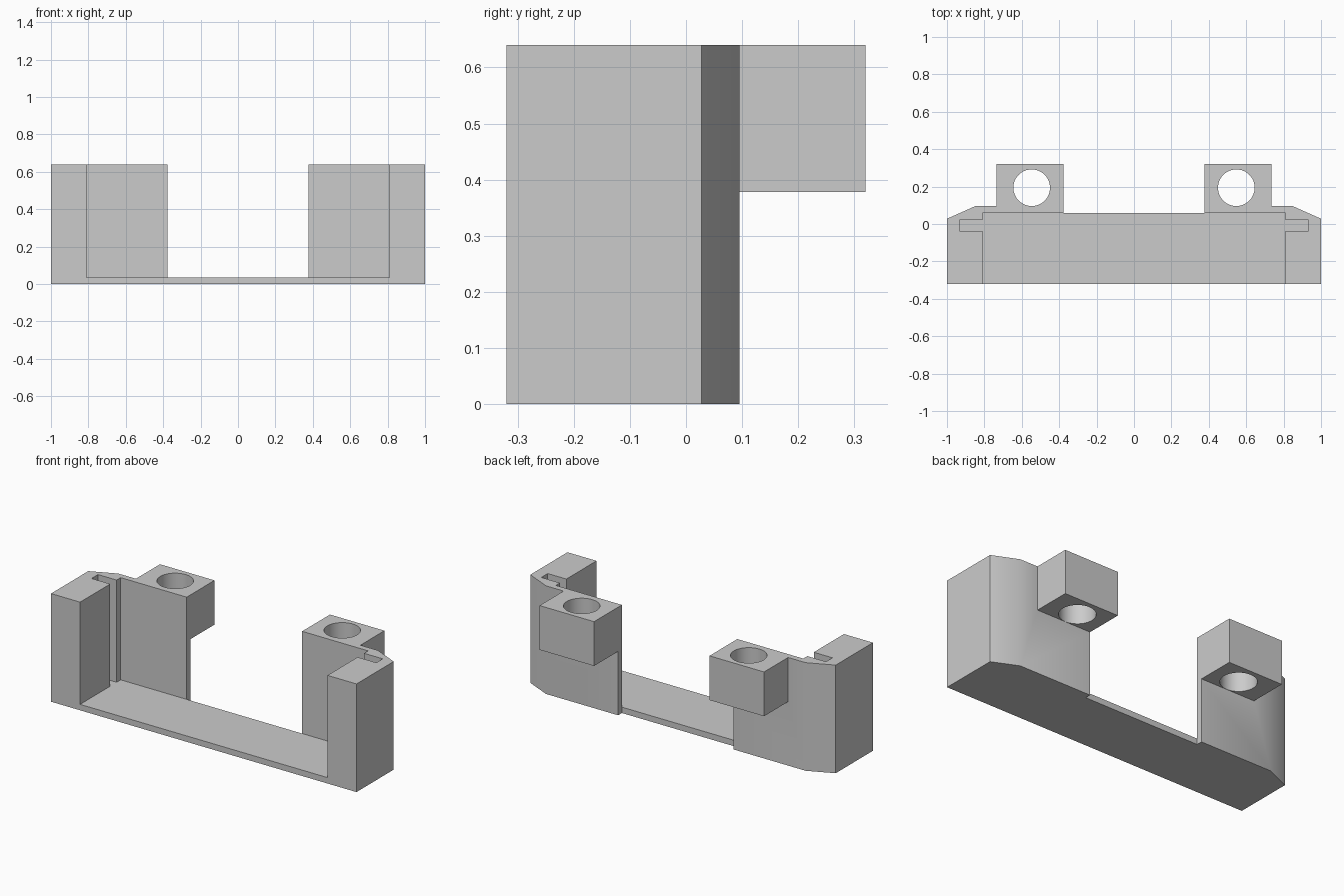
import bpy
import bmesh
import math

TOP, FLOOR = 0.64, 0.035

if "Cube" in bpy.data.objects:
    bpy.data.objects.remove(bpy.data.objects["Cube"], do_unlink=True)

grey = bpy.data.materials.new("plain grey")
grey.use_nodes = True
colour = (0.6, 0.6, 0.6, 1)
grey.diffuse_color = colour
grey.node_tree.nodes["Principled BSDF"].inputs["Base Color"].default_value = colour


def prism(name, outline, z0, z1):
    """Extrude a plan outline between two heights."""
    bm = bmesh.new()
    face = bm.faces.new([bm.verts.new((x, y, z0)) for x, y in outline])
    ext = bmesh.ops.extrude_face_region(bm, geom=[face])
    for v in ext["geom"]:
        if isinstance(v, bmesh.types.BMVert):
            v.co.z = z1
    bmesh.ops.recalc_face_normals(bm, faces=bm.faces)
    mesh = bpy.data.meshes.new(name)
    bm.to_mesh(mesh)
    bm.free()
    mesh.materials.append(grey)
    obj = bpy.data.objects.new(name, mesh)
    bpy.context.collection.objects.link(obj)
    return obj


def mirrored(half):
    """Complete an outline from its +x half."""
    return half + [(-x, y) for x, y in reversed(half)]


def combine(target, tool, operation):
    mod = target.modifiers.new(operation, "BOOLEAN")
    mod.operation, mod.solver, mod.object = operation, "EXACT", tool
    bpy.context.view_layer.objects.active = target
    bpy.ops.object.modifier_apply(modifier=mod.name)
    bpy.data.objects.remove(tool, do_unlink=True)


# Solid block with chamfered rear corners and a recessed rear middle
bracket = prism("bracket", mirrored([
    (1, -0.32), (1, 0.028), (0.85, 0.095), (0.378, 0.095), (0.378, 0.06)]), 0, TOP)

# Rear lugs
for side in (-1, 1):
    xs = (0.378 * side, 0.735 * side)
    lug = prism("lug", [(xs[0], 0.08), (xs[1], 0.08), (xs[1], 0.32), (xs[0], 0.32)],
                0.378, TOP)
    combine(bracket, lug, "UNION")

# Open front pocket with side slots and an open rear middle
pocket = prism("pocket_cutter", mirrored([
    (0.81, -0.5), (0.81, -0.038), (0.932, -0.038), (0.932, 0.022),
    (0.81, 0.022), (0.81, 0.06), (0.378, 0.06), (0.378, 0.5)]), FLOOR, 1)
combine(bracket, pocket, "DIFFERENCE")

# Vertical lug holes
for side in (-1, 1):
    ring = [math.tau * i / 48 for i in range(48)]
    hole = prism("hole_cutter", [(0.547 * side + 0.098 * math.cos(a),
                                  0.194 + 0.098 * math.sin(a)) for a in ring], 0.2, 1)
    combine(bracket, hole, "DIFFERENCE")

# Merge coplanar faces and shade
bm = bmesh.new()
bm.from_mesh(bracket.data)
bmesh.ops.remove_doubles(bm, verts=bm.verts, dist=0.0001)
bmesh.ops.dissolve_limit(bm, angle_limit=0.01, verts=bm.verts, edges=bm.edges)
bm.to_mesh(bracket.data)
bm.free()
bpy.ops.object.select_all(action="DESELECT")
bracket.select_set(True)
bpy.context.view_layer.objects.active = bracket
bpy.ops.object.shade_smooth_by_angle(angle=math.radians(30))
